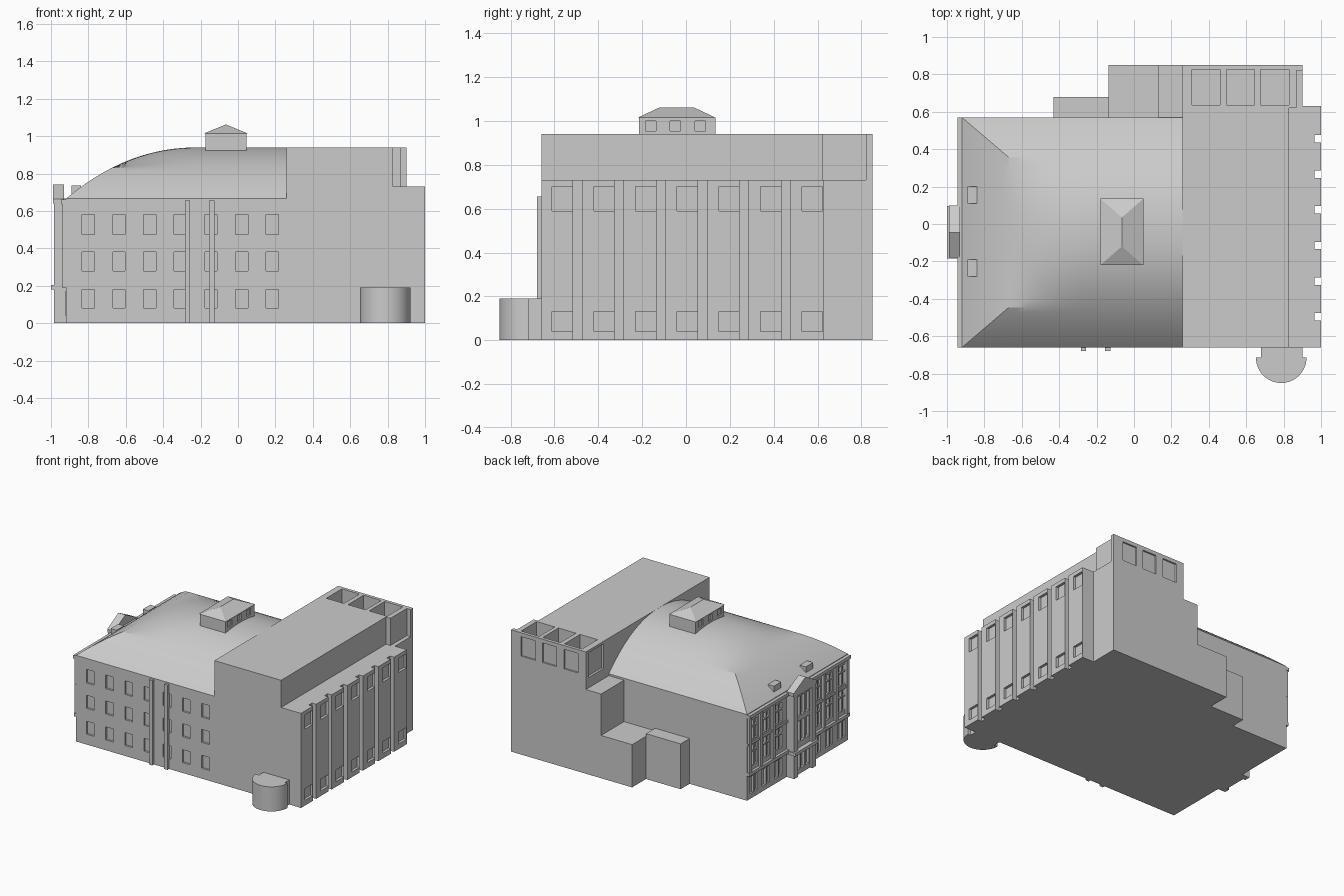
import bpy, bmesh, math

if "Cube" in bpy.data.objects:
    bpy.data.objects.remove(bpy.data.objects["Cube"])

YC, HALF = -0.045, 0.615          # vault centre line and half width


def make(name, verts, faces):
    me = bpy.data.meshes.new(name)
    me.from_pydata(verts, [], faces)
    bm = bmesh.new()
    bm.from_mesh(me)
    bmesh.ops.recalc_face_normals(bm, faces=bm.faces)
    bm.to_mesh(me)
    bm.free()
    ob = bpy.data.objects.new(name, me)
    bpy.context.collection.objects.link(ob)
    return ob


def boxes(name, items):
    """One object from boxes given as (x0, x1, y0, y1, z0, z1)."""
    verts, faces = [], []
    for x0, x1, y0, y1, z0, z1 in items:
        n = len(verts)
        verts += [(x, y, z) for z in (z0, z1)
                  for x, y in ((x0, y0), (x1, y0), (x1, y1), (x0, y1))]
        faces += [[n + i for i in f] for f in
                  ((3, 2, 1, 0), (4, 5, 6, 7), (0, 1, 5, 4),
                   (1, 2, 6, 5), (2, 3, 7, 6), (3, 0, 4, 7))]
    return make(name, verts, faces)


def prism(name, outline, axis, a, b):
    """Extrude a 2D outline along x or z from a to b."""
    put = (lambda p, t: (t, p[0], p[1])) if axis == 'x' else (lambda p, t: (p[0], p[1], t))
    n = len(outline)
    verts = [put(p, a) for p in outline] + [put(p, b) for p in outline]
    faces = [list(range(n)), list(range(n, 2 * n))]
    faces += [[i, (i + 1) % n, n + (i + 1) % n, n + i] for i in range(n)]
    return make(name, verts, faces)


def cut(ob, items):
    """Carve boxes out of an object."""
    c = boxes("cutter", items)
    c.hide_render = True
    m = ob.modifiers.new("cut", 'BOOLEAN')
    m.operation, m.solver, m.object = 'DIFFERENCE', 'EXACT', c
    m.use_self = True
    bpy.context.view_layer.objects.active = ob
    bpy.ops.object.modifier_apply(modifier=m.name)
    bpy.data.objects.remove(c)


# Hall walls with recessed windows on the front and the left end
rows_front = [(0.08, 0.18), (0.28, 0.38), (0.475, 0.58)]
rows_end = [(0.04, 0.17), (0.25, 0.41), (0.45, 0.60)]
hall = boxes("hall_walls", [(-0.92, 0.26, -0.66, 0.57, 0, 0.665)])
front = [(-0.8 + 0.164 * i - 0.033, -0.8 + 0.164 * i + 0.033, -0.7, -0.645, a, b)
         for i in range(7) for a, b in rows_front]
end_y = [YC + s * (0.235 + 0.15 * i) for s in (-1, 1) for i in range(3)]
ends = [(-1, -0.905, y - 0.045, y + 0.045, a, b) for y in end_y for a, b in rows_end]
cut(hall, front + ends)

# Window mullions, pilasters and string courses on the left end
boxes("end_window_bars", [(-0.925, -0.9, y - 0.006, y + 0.006, a, b)
                          for y in end_y for a, b in rows_end]
      + [(-0.922, -0.9, y - 0.045, y + 0.045, z - 0.005, z + 0.005)
         for y in end_y for z in (0.36, 0.55)])
boxes("end_pilasters", [(-0.938, -0.92, YC + s * v - 0.014, YC + s * v + 0.014, 0.21, 0.635)
                        for s in (-1, 1) for v in (0.31, 0.46, 0.596)])
for s0, s1 in ((-0.66, -0.15), (0.06, 0.57)):
    boxes("end_courses", [(-0.945, -0.92, s0, s1, 0.635, 0.66),
                          (-0.94, -0.92, s0, s1, 0.19, 0.215),
                          (-0.93, -0.92, s0, s1, 0.42, 0.44)])

# Projecting entrance bay with gabled cap
bay = boxes("end_bay", [(-0.965, -0.92, -0.155, 0.065, 0, 0.665)])
cut(bay, [(-1.1, -0.945, YC + o - 0.022, YC + o + 0.022, a, b)
          for o in (-0.055, 0.0, 0.055) for a, b in rows_end])
boxes("bay_trim", [(-0.985, -0.92, YC + s * 0.11 - 0.022, YC + s * 0.11 + 0.022, 0, 0.63)
                   for s in (-1, 1)]
      + [(-1.0, -0.92, YC - 0.14, YC + 0.14, 0.18, 0.205),
         (-0.985, -0.92, YC - 0.135, YC + 0.135, 0.625, 0.65)])
prism("bay_gable", [(-0.18, 0.64), (0.1, 0.64), (0.1, 0.665), (YC, 0.74), (-0.18, 0.665)],
      'x', -0.99, -0.93)

# Vaulted roof with a hipped left end, lofted from sections along x
def curve(t):
    return 0.94 - 0.275 * t ** 2.2


XH = -0.67
TH = (-0.2 - XH) / 0.72
ZH = curve(TH)
xs = [-0.92 + (XH + 0.92) * i / 8 for i in range(9)]
xs += [XH + (-0.2 - XH) * i / 10 for i in range(1, 11)] + [0.26]
K, M = 8, 24
verts = []
for x in xs:
    t = max(0, (-0.2 - x) / 0.72)
    th = max(t, TH)
    us = [-1 + (1 - th) * i / K for i in range(K)]
    us += [-th + 2 * th * i / M for i in range(M + 1)]
    us += [th + (1 - th) * i / K for i in range(1, K + 1)]
    for j, u in enumerate(us):
        z = curve(abs(u))
        if K <= j <= K + M:
            z = curve(t) if x <= XH else ZH + (curve(t) - ZH) * (z - ZH) / (0.94 - ZH)
        verts.append((x, YC + HALF * u, z))
W = 2 * K + M + 1
faces = [[i * W + j, (i + 1) * W + j, (i + 1) * W + j + 1, i * W + j + 1]
         for i in range(len(xs) - 1) for j in range(W - 1)]
roof = make("vault_roof", verts, faces)
bm = bmesh.new()
bm.from_mesh(roof.data)
bmesh.ops.remove_doubles(bm, verts=bm.verts, dist=1e-5)
bmesh.ops.recalc_face_normals(bm, faces=bm.faces)
if sum(f.normal.z for f in bm.faces) < 0:
    bmesh.ops.reverse_faces(bm, faces=bm.faces)
bm.to_mesh(roof.data)
bm.free()
bpy.context.view_layer.objects.active = roof
roof.select_set(True)
bpy.ops.object.shade_smooth_by_angle(angle=math.radians(20))
roof.select_set(False)

# Roof lantern with side windows and a hipped cap
lantern = boxes("lantern", [(-0.175, 0.045, -0.215, 0.135, 0.9, 1.015)])
cut(lantern, [(x0, x1, y - 0.024, y + 0.024, 0.955, 1.0)
              for y in (-0.16, -0.048, 0.065) for x0, x1 in ((-0.3, -0.165), (0.035, 0.2))])
make("lantern_cap", [(-0.18, -0.22, 1.015), (0.05, -0.22, 1.015), (0.05, 0.135, 1.015),
                     (-0.18, 0.135, 1.015), (-0.065, -0.12, 1.062), (-0.065, 0.035, 1.062)],
     [(3, 2, 1, 0), (0, 1, 4), (1, 2, 5, 4), (2, 3, 5), (3, 0, 4, 5)])

# Small roof dormers and front drainpipes
boxes("roof_dormers", [(-0.89, -0.84, y, y + 0.09, 0.67, 0.735) for y in (-0.28, 0.11)])
boxes("drainpipes", [(x - 0.014, x + 0.014, -0.68, -0.655, 0, 0.655) for x in (-0.27, -0.14)])

# Tall block beside the hall
boxes("stage_tower", [(0.26, 0.83, -0.66, 0.62, 0, 0.94)])

# Rear tower with open roof wells and recessed panels
rear = boxes("rear_tower", [(0.26, 0.9, 0.62, 0.85, 0, 0.94)])
wells = [(0.31, 0.46), (0.495, 0.645), (0.675, 0.83)]
cut(rear, [(a, b, 0.635, 0.825, 0.735, 1.1) for a, b in wells]
    + [(a + 0.015, b - 0.015, 0.838, 0.95, 0.76, 0.91) for a, b in wells]
    + [(0.1, 0.278, 0.635, 0.82, 0.73, 0.92), (0.868, 1.1, 0.6, 0.82, 0.73, 1.1)])

# Right wing with full-height grooves and window recesses
wing = boxes("right_wing", [(0.83, 1.0, -0.66, 0.63, 0, 0.73)])
cut(wing, [(0.965, 1.1, -0.515 + 0.19 * i, -0.475 + 0.19 * i, -0.1, 0.9) for i in range(6)])
cut(wing, [(0.98, 1.1, -0.61 + 0.19 * i, -0.517 + 0.19 * i, a, b)
           for i in range(7) for a, b in ((0.04, 0.13), (0.59, 0.70))])

# Stepped rear annexes
boxes("annex_high", [(0.13, 0.26, 0.57, 0.85, 0, 0.65)])
boxes("annex_low", [(-0.135, 0.13, 0.57, 0.85, 0, 0.33)])
boxes("annex_side", [(-0.43, -0.135, 0.57, 0.68, 0, 0.35)])

# Rounded porch on the front
arc = [(0.787 + 0.135 * math.cos(a), -0.715 + 0.135 * math.sin(a))
       for a in (math.pi + math.pi * i / 24 for i in range(25))]
porch = prism("round_porch", arc + [(0.9, -0.715), (0.9, -0.655), (0.68, -0.655), (0.68, -0.715)],
              'z', 0, 0.19)
bpy.context.view_layer.objects.active = porch
porch.select_set(True)
bpy.ops.object.shade_smooth_by_angle(angle=math.radians(30))
